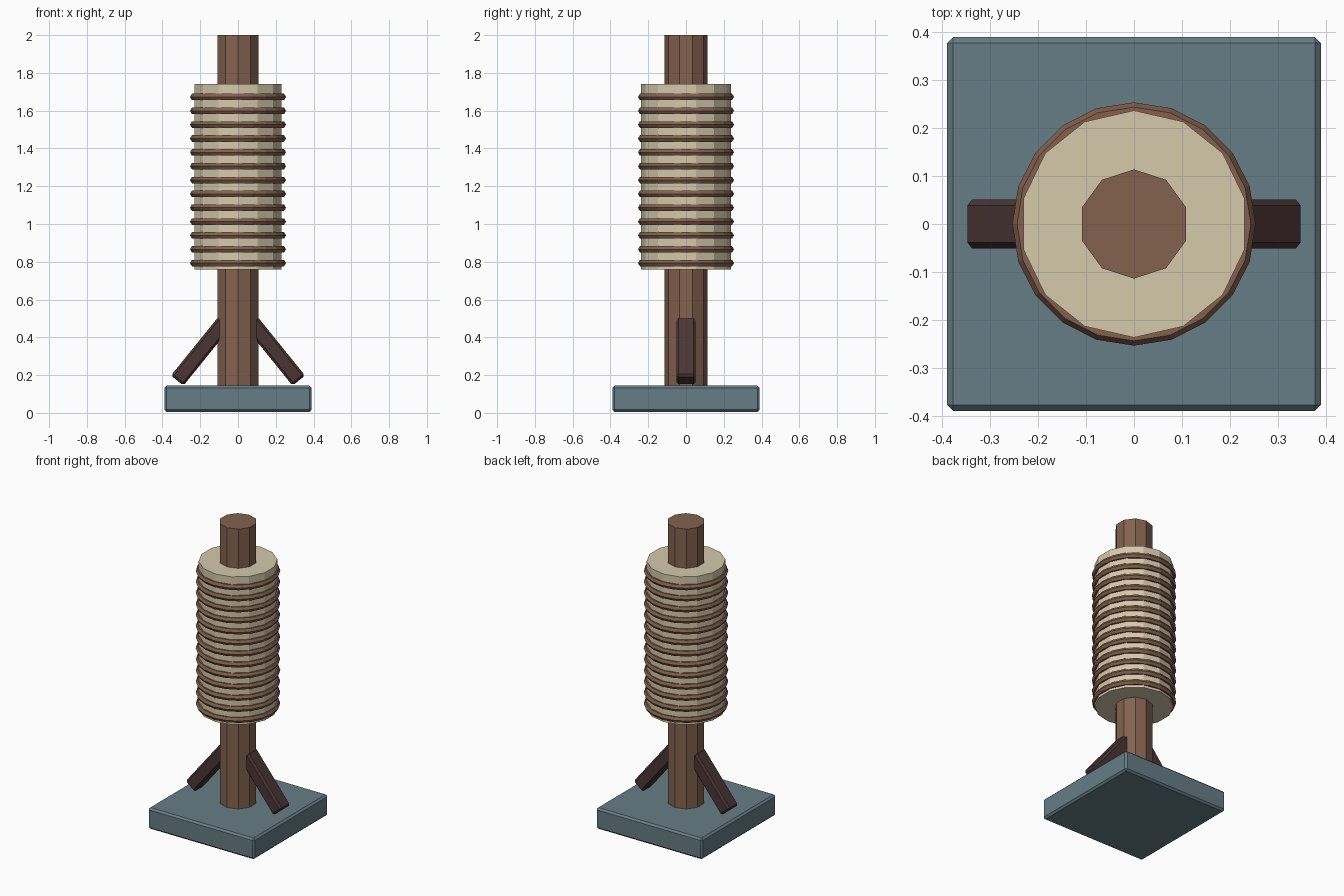
import bpy, math

cube = bpy.data.objects.get("Cube")
if cube:
    bpy.data.objects.remove(cube, do_unlink=True)


def material(name, r, g, b):
    color = tuple((c / 255) ** 2.2 for c in (r, g, b)) + (1,)
    mat = bpy.data.materials.new(name)
    mat.use_nodes = True
    mat.diffuse_color = color
    mat.node_tree.nodes["Principled BSDF"].inputs["Base Color"].default_value = color
    return mat


wood = material("brown wood", 130, 98, 80)
dark_wood = material("dark wood", 76, 56, 56)
stone = material("blue grey stone", 102, 124, 133)
straw = material("pale straw", 212, 200, 170)
rope = material("brown rope", 130, 96, 78)


def finish(name, mat):
    obj = bpy.context.object
    obj.name = obj.data.name = name
    obj.data.materials.clear()
    obj.data.materials.append(mat)
    return obj


def cylinder(name, sides, radius, bottom, top, mat):
    bpy.ops.mesh.primitive_cylinder_add(vertices=sides, radius=radius, depth=top - bottom,
                                        location=(0, 0, (bottom + top) / 2))
    return finish(name, mat)


def beveled_box(name, size, location, mat, tilt=0):
    bpy.ops.mesh.primitive_cube_add(size=1, location=location, rotation=(0, tilt, 0))
    obj = finish(name, mat)
    obj.scale = size
    bpy.ops.object.transform_apply(location=False, rotation=False, scale=True)
    bevel = obj.modifiers.new("chamfer", "BEVEL")
    bevel.width = 0.012
    bevel.segments = 1
    return obj


# Square base and upright post
beveled_box("base", (0.78, 0.78, 0.14), (0, 0, 0.075), stone)
cylinder("post", 10, 0.114, 0.1, 2.0, wood)

# Padded sleeve with rope windings
cylinder("padding", 14, 0.237, 0.76, 1.74, straw)
for i in range(13):
    bpy.ops.mesh.primitive_torus_add(major_segments=20, minor_segments=6,
                                     major_radius=0.234, minor_radius=0.02,
                                     location=(0, 0, 0.793 + i * 0.0733))
    finish(f"rope_ring_{i + 1}", rope)

# Slanted braces on both sides, foot resting on the base
tilt, length = 0.68, 0.4
for side, label in ((1, "left"), (-1, "right")):
    x = 0.322 - math.sin(tilt) * length / 2
    z = 0.171 + math.cos(tilt) * length / 2
    beveled_box(f"{label}_brace", (0.085, 0.102, length), (side * x, 0, z),
                dark_wood, -side * tilt)
